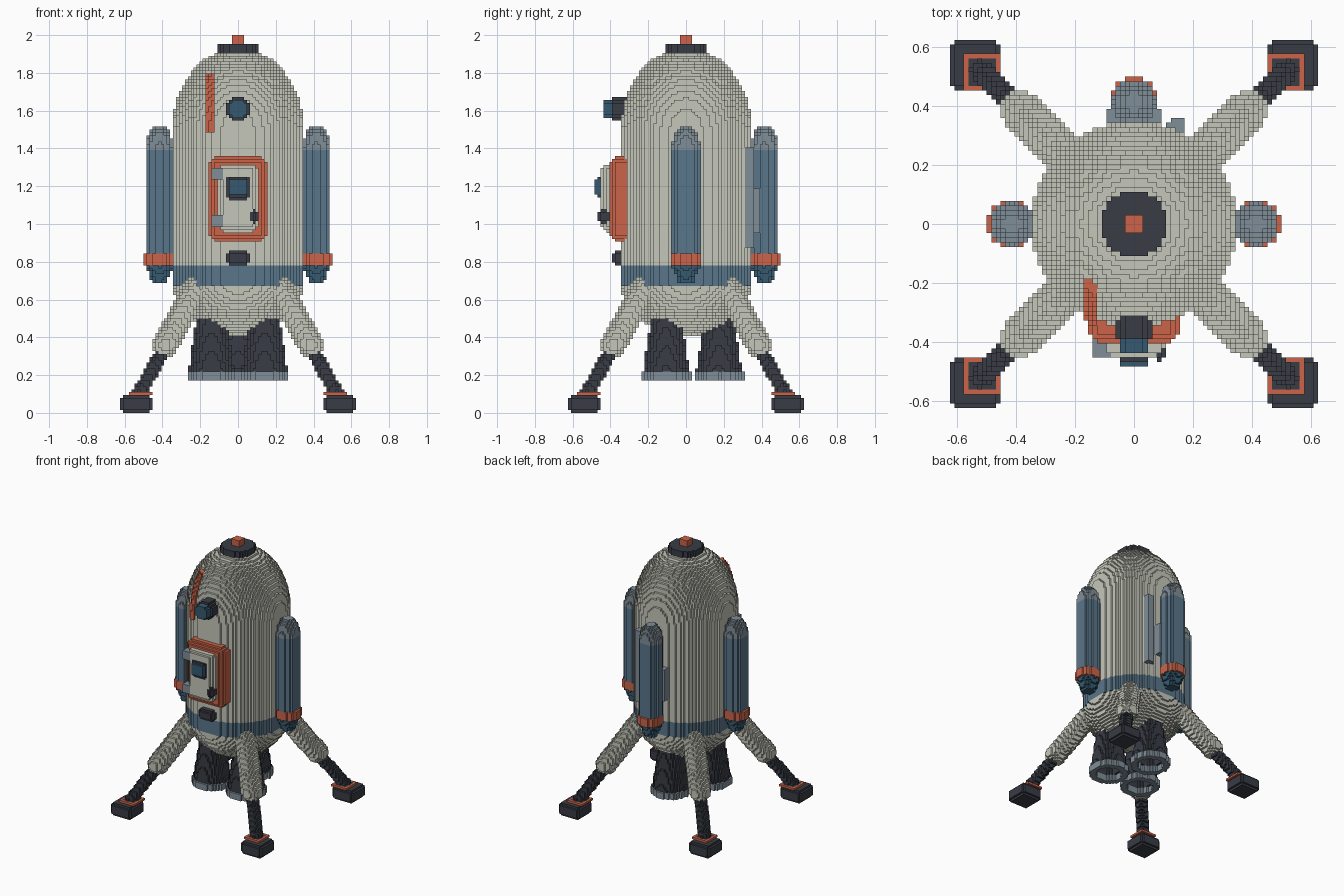
import bpy, math

V = 1 / 64  # block size

cube = bpy.data.objects.get("Cube")
if cube:
    bpy.data.objects.remove(cube, do_unlink=True)


def srgb(c):
    c /= 255
    return c / 12.92 if c <= 0.04045 else ((c + 0.055) / 1.055) ** 2.4


def material(name, rgb):
    m = bpy.data.materials.new(name)
    col = [srgb(c) for c in rgb] + [1]
    m.diffuse_color = col
    m.use_nodes = True
    bsdf = m.node_tree.nodes["Principled BSDF"]
    bsdf.inputs["Base Color"].default_value = col
    bsdf.inputs["Roughness"].default_value = 0.8
    return m


HULL = material("hull_white", (197, 199, 186))
DARK = material("charcoal", (56, 60, 69))
ORANGE = material("orange", (203, 100, 73))
BLUE = material("steel_blue", (90, 118, 138))
GREY = material("metal_grey", (128, 142, 152))
GLASS = material("deep_blue", (54, 90, 112))

cells = {}   # grid cell -> (part name, material); later parts replace earlier ones


def fill(name, lo, hi, inside, colour):
    """Fill every block whose centre passes the shape test."""
    rng = [range(math.floor(a / V), math.ceil(b / V)) for a, b in zip(lo, hi)]
    for i in rng[0]:
        x = (i + .5) * V
        for j in rng[1]:
            y = (j + .5) * V
            for k in rng[2]:
                z = (k + .5) * V
                if inside(x, y, z):
                    cells[i, j, k] = name, (colour(z) if callable(colour) else colour)


def box(name, x, y, z, colour, chamfer=0.0):
    def inside(px, py, pz):
        d = sorted((min(px - x[0], x[1] - px), min(py - y[0], y[1] - py),
                    min(pz - z[0], z[1] - pz)))
        return d[0] > 0 and d[0] + d[1] >= chamfer
    fill(name, (x[0], y[0], z[0]), (x[1], y[1], z[1]), inside, colour)


def lathe(name, cx, cy, z0, z1, radius, colour, inner=lambda z: -1, rmax=.4):
    """Upright round part with a radius for each height."""
    fill(name, (cx - rmax, cy - rmax, z0), (cx + rmax, cy + rmax, z1),
         lambda x, y, z: z0 < z < z1 and inner(z) < math.hypot(x - cx, y - cy) < radius(z), colour)


def capsule(name, a, b, r, colour):
    ab = [q - p for p, q in zip(a, b)]
    ll = sum(c * c for c in ab)

    def inside(*p):
        t = sum((c - s) * d for c, s, d in zip(p, a, ab)) / ll
        t = max(0, min(1, t))
        return sum((c - s - t * d) ** 2 for c, s, d in zip(p, a, ab)) < r * r
    fill(name, [min(p, q) - r for p, q in zip(a, b)],
         [max(p, q) + r for p, q in zip(a, b)], inside, colour)


def disc(name, x0, z0, y, r, colour):
    """Round part facing the front."""
    fill(name, (x0 - r, y[0], z0 - r), (x0 + r, y[1], z0 + r),
         lambda px, py, pz: y[0] < py < y[1] and math.hypot(px - x0, pz - z0) < r, colour)


def hull_radius(z):
    if z > 1.5:
        return .347 * math.sqrt(max(0, 1 - ((z - 1.5) / .43) ** 2))
    if z < .67:
        return .347 * math.sqrt(max(0, 1 - ((.67 - z) / .265) ** 1.5))
    return .347


# Three engine bells with hollow rims
for name, ex, ey in (("right_engine", -.14, -.105), ("left_engine", .14, -.105),
                     ("back_engine", 0, .175)):
    lathe(name + "_bell", ex, ey, .219, .56, lambda z: .122 - .15 * (z - .22), DARK,
          lambda z: .085 if z < .29 else -1, .14)
    lathe(name + "_rim", ex, ey, .165, .22, lambda z: .133, GREY, lambda z: .09, .14)

# Four legs: sleeve, strut, foot and collar
for side, sx in (("right", -1), ("left", 1)):
    for end, sy in (("front", -1), ("back", 1)):
        n = f"{side}_{end}_"

        def span(a, b, s):
            return (a, b) if s > 0 else (-b, -a)
        box(n + "foot", span(.453, .625, sx), span(.453, .625, sy), (0, .094), DARK, .02)
        box(n + "collar", span(.453, .58, sx), span(.453, .58, sy), (.094, .11), ORANGE)
        box(n + "foot_socket", span(.475, .56, sx), span(.475, .56, sy), (.094, .11), DARK)
        capsule(n + "strut", (.38 * sx, .38 * sy, .36), (.525 * sx, .525 * sy, .10), .037, DARK)
        capsule(n + "leg_sleeve", (.22 * sx, .22 * sy, .665), (.385 * sx, .385 * sy, .36),
                .068, HULL)

# Hull with a painted band, nose cap and beacon
lathe("hull", 0, 0, .39, 1.922, hull_radius, lambda z: BLUE if .672 < z < .782 else HULL)
lathe("nose_cap", 0, 0, 1.906, 1.953, lambda z: .113, DARK)
box("beacon", (-.032, .032), (-.032, .032), (1.953, 2), ORANGE)


# Side and back tanks
def tank_radius(z):
    if z < .78:
        return .04 + .38 * (z - .69)
    if z < .845:
        return .083
    return .075 * math.sqrt(max(0, 1 - ((z - 1.39) / .135) ** 2)) if z > 1.39 else .075


def tank_colour(z):
    return GLASS if z < .78 else ORANGE if z < .845 else BLUE if z < 1.395 else GREY


box("tank_bracket", (-.094, .094), (.30, .395), (.95, 1.18), GREY)
for name, tx, ty in (("right_tank", -.415, 0), ("left_tank", .415, 0), ("back_tank", 0, .415)):
    lathe(name, tx, ty, .688, 1.515, tank_radius, tank_colour, rmax=.09)

# Back pipe
lathe("back_pipe", .145, .335, .87, 1.4, lambda z: .032, GREY, rmax=.05)

# Curved strip lying on the nose
fill("nose_strip", (-.172, -.4, 1.48), (-.125, 0, 1.79),
     lambda x, y, z: y < 0 and 1.48 < z < 1.79 and abs(x + .149) < .02
     and math.hypot(x, y) < hull_radius(z) + .022, ORANGE)

# Porthole
disc("porthole_frame", 0, 1.61, (-.39, -.28), .064, DARK)
disc("porthole_lens", 0, 1.605, (-.43, -.376), .05, GLASS)

# Door with window, handle and hinges
box("door_frame", (-.157, .157), (-.407, -.24), (.91, 1.36), ORANGE, .035)
box("door", (-.11, .11), (-.453, -.28), (.955, 1.32), HULL, .035)
box("door_window_frame", (-.063, .063), (-.47, -.4), (1.13, 1.255), DARK, .02)
box("door_window", (-.04, .04), (-.485, -.44), (1.155, 1.235), GLASS)
box("door_handle", (.063, .11), (-.47, -.4), (1.0, 1.08), DARK, .02)
for name, z in (("lower_hinge", .99), ("upper_hinge", 1.24)):
    box(name, (-.141, -.08), (-.455, -.38), (z, z + .06), GREY)

# Vent under the door
box("front_vent", (-.063, .063), (-.383, -.3), (.78, .86), DARK, .02)

# Turn the blocks into one outer-skin mesh per part
SIDES = (((1, 0, 0), ((1, 0, 0), (1, 1, 0), (1, 1, 1), (1, 0, 1))),
         ((-1, 0, 0), ((0, 0, 0), (0, 0, 1), (0, 1, 1), (0, 1, 0))),
         ((0, 1, 0), ((0, 1, 0), (0, 1, 1), (1, 1, 1), (1, 1, 0))),
         ((0, -1, 0), ((0, 0, 0), (1, 0, 0), (1, 0, 1), (0, 0, 1))),
         ((0, 0, 1), ((0, 0, 1), (1, 0, 1), (1, 1, 1), (0, 1, 1))),
         ((0, 0, -1), ((0, 0, 0), (0, 1, 0), (1, 1, 0), (1, 0, 0))))
parts = {}
for (i, j, k), (name, mat) in cells.items():
    for (a, b, c), corners in SIDES:
        if (i + a, j + b, k + c) not in cells:
            quad = [(i + p, j + q, k + r) for p, q, r in corners]
            parts.setdefault(name, []).append((quad, mat))

for name, quads in parts.items():
    index, faces, slots, mats = {}, [], [], []
    for quad, mat in quads:
        faces.append([index.setdefault(p, len(index)) for p in quad])
        if mat not in mats:
            mats.append(mat)
        slots.append(mats.index(mat))
    mesh = bpy.data.meshes.new(name)
    mesh.from_pydata([(x * V, y * V, z * V) for x, y, z in index], [], faces)
    for m in mats:
        mesh.materials.append(m)
    for poly, s in zip(mesh.polygons, slots):
        poly.material_index = s
    bpy.context.collection.objects.link(bpy.data.objects.new(name, mesh))
